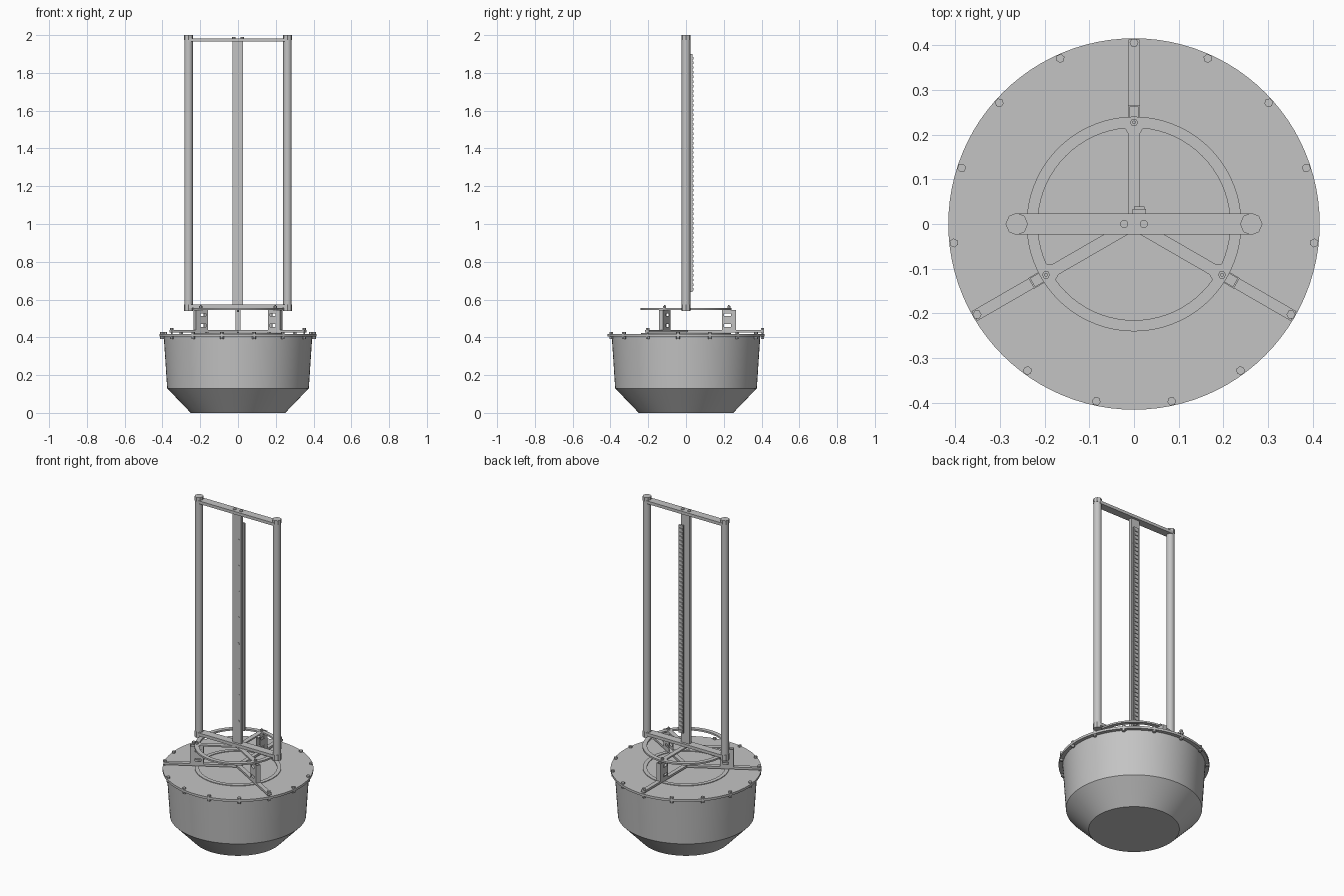
import bpy, bmesh
from math import radians, cos, sin, pi
from mathutils import Matrix, Vector

cube = bpy.data.objects.get("Cube")
if cube:
    bpy.data.objects.remove(cube, do_unlink=True)

grey = bpy.data.materials.new("plain grey")
grey.use_nodes = True
GREY = (0.55, 0.55, 0.55, 1)
grey.diffuse_color = GREY
grey.node_tree.nodes["Principled BSDF"].inputs["Base Color"].default_value = GREY

ARMS = [90, 210, 330]


def turn(deg):
    return Matrix.Rotation(radians(deg), 4, "Z")


def box(bm, x, y, z, m=Matrix()):
    """Box from (min, max) pairs on each axis."""
    lo, hi = Vector((x[0], y[0], z[0])), Vector((x[1], y[1], z[1]))
    size = Matrix.Diagonal((*(hi - lo), 1))
    bmesh.ops.create_cube(bm, size=1, matrix=m @ Matrix.Translation((lo + hi) / 2) @ size)


def rod(bm, x, y, z, r, sides, m=Matrix()):
    """Upright cylinder between two heights."""
    bmesh.ops.create_cone(bm, cap_ends=True, segments=sides, radius1=r, radius2=r, depth=z[1] - z[0],
                          matrix=m @ Matrix.Translation((x, y, (z[0] + z[1]) / 2)))


def lathe(bm, profile, sides, closed=False):
    """Spin an (r, z) profile about the z axis."""
    rings = []
    for r, z in profile:
        rings.append([bm.verts.new((r * cos(2 * pi * i / sides), r * sin(2 * pi * i / sides), z))
                      for i in range(sides)])
    pairs = list(zip(rings, rings[1:]))
    if closed:
        pairs.append((rings[-1], rings[0]))
    for a, b in pairs:
        for i in range(sides):
            j = (i + 1) % sides
            bm.faces.new((a[i], a[j], b[j], b[i]))
    if not closed:
        bm.faces.new(rings[0])
        bm.faces.new(rings[-1])


def finish(name, bm, smooth=False):
    bmesh.ops.recalc_face_normals(bm, faces=bm.faces)
    mesh = bpy.data.meshes.new(name)
    bm.to_mesh(mesh)
    bm.free()
    mesh.materials.append(grey)
    ob = bpy.data.objects.new(name, mesh)
    bpy.context.collection.objects.link(ob)
    if smooth:
        bpy.ops.object.select_all(action="DESELECT")
        ob.select_set(True)
        bpy.context.view_layer.objects.active = ob
        bpy.ops.object.shade_smooth_by_angle(angle=radians(30))


# Float body with tapered base
bm = bmesh.new()
lathe(bm, [(0.25, 0), (0.375, 0.13), (0.393, 0.405)], 96)
finish("float_body", bm, True)

# Lid with overhanging rim
bm = bmesh.new()
lathe(bm, [(0.415, 0.404), (0.415, 0.418)], 96)
finish("lid", bm, True)

# Thin ring on the lid
bm = bmesh.new()
lathe(bm, [(0.215, 0.417), (0.238, 0.417), (0.238, 0.422), (0.215, 0.422)], 72, True)
finish("lid_ring", bm, True)

# Rim bolts, taller where they clamp an arm
bm = bmesh.new()
for i in range(15):
    m = turn(90 + 24 * i)
    top = 0.45 if i % 5 == 0 else 0.428
    rod(bm, 0.405, 0, (top - 0.012, top), 0.01, 6, m)
    rod(bm, 0.405, 0, (0.39, top), 0.005, 10, m)
    rod(bm, 0.405, 0, (0.392, 0.404), 0.01, 6, m)
finish("rim_bolts", bm)

# Three lower arms
bm = bmesh.new()
for a in ARMS:
    box(bm, (0, 0.412), (-0.0125, 0.0125), (0.426, 0.439), turn(a))
finish("lower_arms", bm)

# Slotted channel brackets between the arms and the upper ring
bm = bmesh.new()
for a in ARMS:
    m = turn(a)
    box(bm, (0.261, 0.265), (-0.0135, 0.0135), (0.439, 0.546), m)
    for y in ((-0.0135, -0.0105), (0.0105, 0.0135)):
        for r in ((0.19, 0.202), (0.237, 0.261)):
            box(bm, r, y, (0.439, 0.546), m)
        for z in ((0.439, 0.455), (0.47, 0.512), (0.527, 0.546)):
            box(bm, (0.202, 0.237), y, z, m)
finish("brackets", bm)

# Upper ring and its spokes
bm = bmesh.new()
lathe(bm, [(0.215, 0.545), (0.24, 0.545), (0.24, 0.555), (0.215, 0.555)], 72, True)
finish("upper_ring", bm, True)
bm = bmesh.new()
for a in ARMS:
    m = turn(a)
    box(bm, (0, 0.218), (-0.0135, 0.0135), (0.5455, 0.5545), m)
    # Flared foot where the spoke meets the ring
    outline = [(0.203, -0.0135), (0.218, -0.023), (0.218, 0.023), (0.203, 0.0135)]
    foot = bm.faces.new([bm.verts.new(m @ Vector((x, y, 0.5457))) for x, y in outline])
    ext = bmesh.ops.extrude_face_region(bm, geom=[foot], use_keep_orig=True)
    bmesh.ops.translate(bm, vec=(0, 0, 0.0086),
                        verts=[v for v in ext["geom"] if isinstance(v, bmesh.types.BMVert)])
finish("spokes", bm)

# Ring bolts
bm = bmesh.new()
for a in ARMS:
    rod(bm, 0.227, 0, (0.555, 0.565), 0.009, 6, turn(a))
    rod(bm, 0.227, 0, (0.535, 0.57), 0.004, 10, turn(a))
finish("ring_bolts", bm)

# Side poles with end caps
for name, x in (("left_pole", 0.262), ("right_pole", -0.262)):
    bm = bmesh.new()
    rod(bm, x, 0, (0.56, 1.985), 0.0225, 32)
    finish(name, bm, True)
    bm = bmesh.new()
    for z in ((0.54, 0.575), (1.975, 2.0)):
        rod(bm, x, 0, z, 0.025, 8)
    finish(name + "_caps", bm)

# Cross bars
for name, z in (("lower_cross_bar", (0.555, 0.573)), ("upper_cross_bar", (1.965, 1.983))):
    bm = bmesh.new()
    box(bm, (-0.262, 0.262), (-0.024, 0.024), z)
    finish(name, bm)

# Bolts holding the centre post to the cross bars
bm = bmesh.new()
for x in (-0.022, 0.022):
    for z in ((0.545, 0.555), (1.983, 1.989)):
        rod(bm, x, 0, z, 0.009, 12)
finish("post_bolts", bm, True)

# Centre post
bm = bmesh.new()
box(bm, (-0.03, 0.027), (-0.01, 0.01), (0.573, 1.965))
finish("centre_post", bm)

# Strip behind the post, on spacers fixed by screws through the post
bm = bmesh.new()
box(bm, (-0.003, 0.027), (0.022, 0.034), (0.64, 1.9))
finish("rear_strip", bm)
bm = bmesh.new()
lay = Matrix.Rotation(radians(90), 4, "X")
for i in range(8):
    m = Matrix.Translation((0.013, 0, 0.71 + 0.157 * i)) @ lay
    rod(bm, 0, 0, (-0.023, 0.0125), 0.005, 10, m)
finish("strip_screws", bm, True)

# Row of small blocks on the strip
bm = bmesh.new()
for i in range(50):
    z = 0.647 + 0.025 * i
    box(bm, (0, 0.024), (0.033, 0.039), (z, z + 0.013))
finish("strip_blocks", bm)
